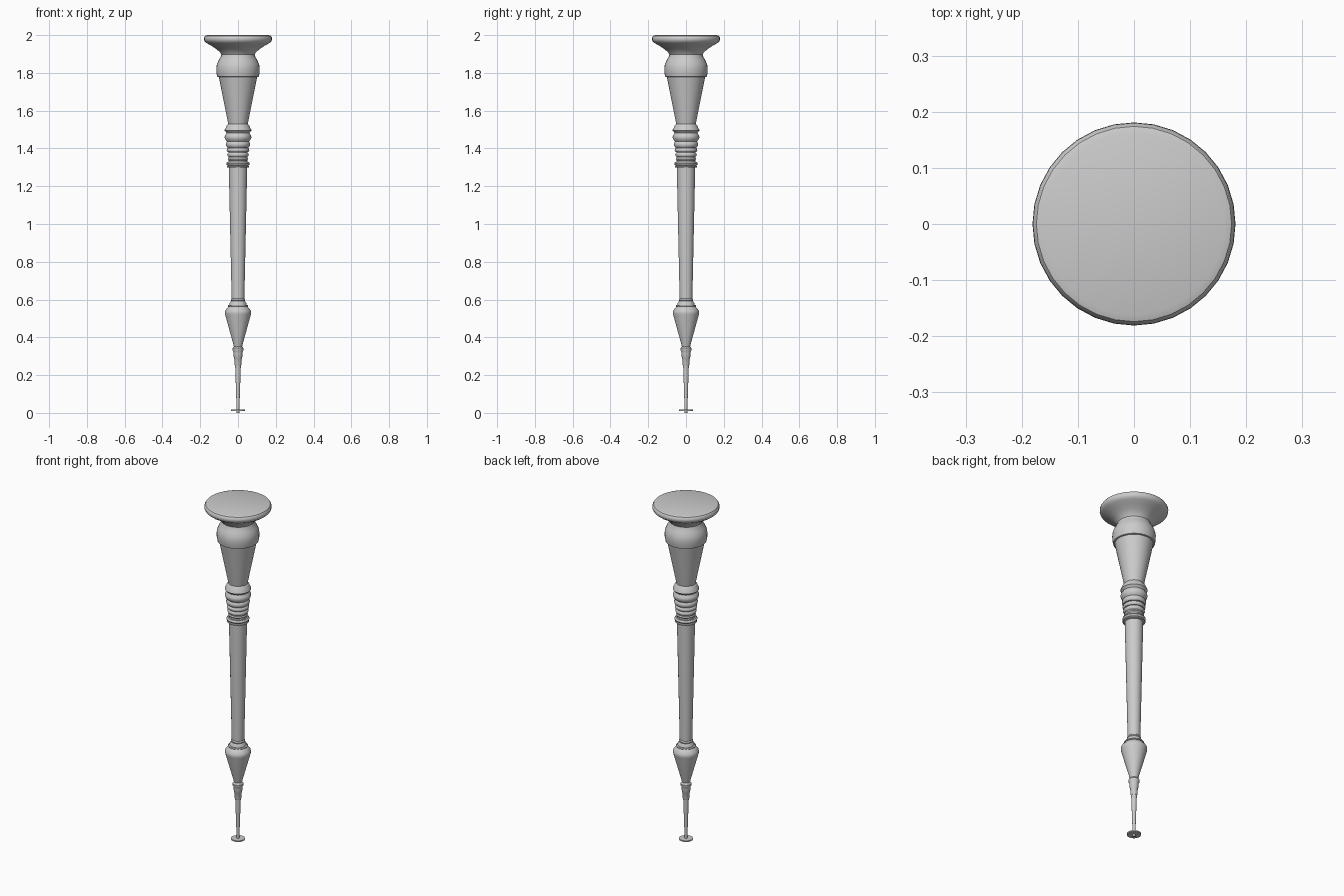
import bpy, bmesh, math

SEG = 32


def lathe(name, profile, angle=35):
    """Revolve (radius, z) points, listed bottom to top, into a capped solid."""
    bm = bmesh.new()
    rings = []
    for r, z in profile:
        rings.append([bm.verts.new((r * math.cos(2 * math.pi * i / SEG),
                                    r * math.sin(2 * math.pi * i / SEG), z))
                      for i in range(SEG)])
    for a, b in zip(rings, rings[1:]):
        for i in range(SEG):
            j = (i + 1) % SEG
            bm.faces.new((a[i], a[j], b[j], b[i]))
    bm.faces.new(rings[0][::-1])
    bm.faces.new(rings[-1])
    mesh = bpy.data.meshes.new(name)
    bm.to_mesh(mesh)
    bm.free()
    obj = bpy.data.objects.new(name, mesh)
    bpy.context.collection.objects.link(obj)
    bpy.ops.object.select_all(action='DESELECT')
    obj.select_set(True)
    bpy.context.view_layer.objects.active = obj
    bpy.ops.object.shade_smooth_by_angle(angle=math.radians(angle))
    return obj


def bead(name, z0, z1, r, edge):
    """Rounded turned ring between two heights."""
    h = z1 - z0
    return lathe(name, [(edge, z0), (r - 0.002, z0 + 0.2 * h), (r, z0 + 0.5 * h),
                        (r - 0.002, z0 + 0.8 * h), (edge, z1)])


# Foot: pin and thin disc
lathe("foot_pin", [(0.007, 0.0), (0.008, 0.04), (0.015, 0.25)])
lathe("foot_disc", [(0.037, 0.011), (0.037, 0.018)])

# Stepped ferrule above the pin
lathe("lower_ferrule", [(0.016, 0.25), (0.019, 0.26), (0.019, 0.285), (0.022, 0.29),
                        (0.024, 0.315), (0.025, 0.325), (0.029, 0.332),
                        (0.029, 0.343), (0.022, 0.352)])

# Tapered lower bulb
lathe("lower_bulb", [(0.021, 0.35), (0.068, 0.52), (0.070, 0.53), (0.068, 0.542),
                     (0.052, 0.562), (0.044, 0.566)])
bead("lower_bulb_ring", 0.562, 0.572, 0.054, 0.046)
lathe("lower_collar", [(0.046, 0.568), (0.044, 0.580), (0.037, 0.592)])
bead("lower_collar_ring", 0.59, 0.605, 0.038, 0.033)

# Long tapered shaft
lathe("shaft", [(0.033, 0.58), (0.034, 0.62), (0.049, 1.31)])

# Stack of turned beads
lathe("bead_core", [(0.049, 1.30), (0.050, 1.53)])
for i, (z0, z1, r) in enumerate([(1.298, 1.310, 0.060), (1.310, 1.328, 0.062),
                                 (1.335, 1.353, 0.053), (1.355, 1.378, 0.057),
                                 (1.380, 1.403, 0.060), (1.406, 1.436, 0.064)]):
    bead(f"bead_{i + 1}", z0, z1, r, r - 0.007)
lathe("waist_bead", [(0.054, 1.432), (0.066, 1.445), (0.071, 1.458), (0.069, 1.468),
                     (0.060, 1.482), (0.064, 1.488), (0.071, 1.494), (0.070, 1.500),
                     (0.065, 1.508), (0.061, 1.520), (0.051, 1.532)])

# Flared upper cone, bulb, neck and top cap
lathe("upper_cone", [(0.050, 1.52), (0.103, 1.785)])
lathe("upper_bulb", [(0.103, 1.778), (0.110, 1.780), (0.114, 1.800), (0.115, 1.825),
                     (0.112, 1.845), (0.102, 1.868), (0.090, 1.888), (0.088, 1.897),
                     (0.096, 1.910), (0.115, 1.926), (0.140, 1.943), (0.165, 1.957),
                     (0.176, 1.966), (0.181, 1.977), (0.180, 1.987), (0.174, 1.996),
                     (0.162, 2.0)])
